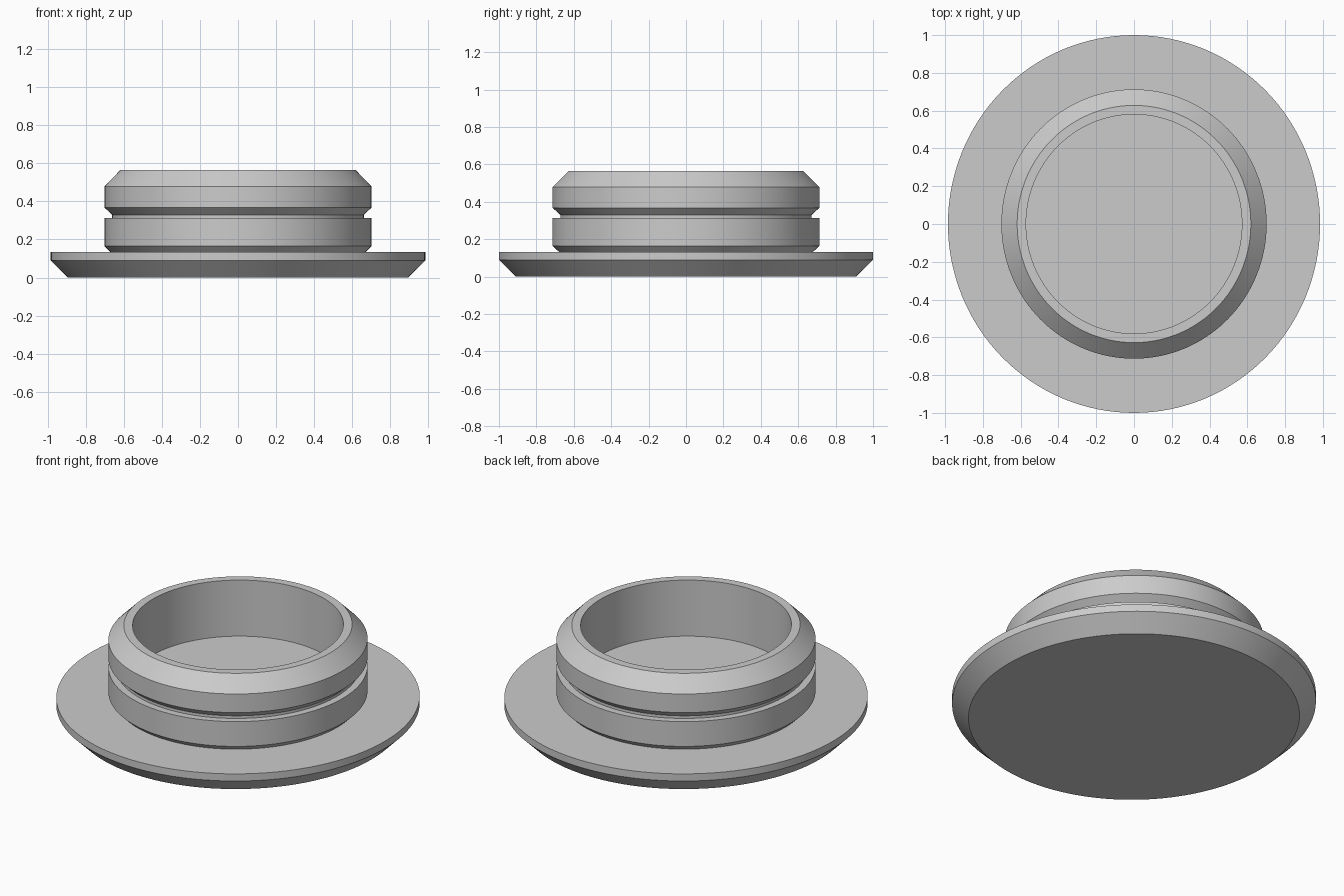
import bpy, bmesh, math

if "Cube" in bpy.data.objects:
    bpy.data.objects.remove(bpy.data.objects["Cube"])

SEGMENTS = 128
X_SCALE = 0.985  # the plug is very slightly narrower in x than in y

# Half-section (radius, z), from the underside, up the outside, down into the cup
PROFILE = [
    (0.91, 0.0), (1.0, 0.09), (1.0, 0.133),                  # flange with chamfered underside
    (0.68, 0.133), (0.713, 0.165), (0.713, 0.314),           # lower collar
    (0.672, 0.314), (0.672, 0.33), (0.713, 0.368),           # seal groove
    (0.713, 0.48), (0.628, 0.565),                           # upper collar and lead-in chamfer
    (0.58, 0.565), (0.58, 0.228),                            # rim and cup wall
]


def lathe(name, profile, material):
    """Revolve an open profile around z and close both ends with flat caps."""
    bm = bmesh.new()
    rings = []
    for r, z in profile:
        rings.append([bm.verts.new((X_SCALE * r * math.cos(a), r * math.sin(a), z))
                      for a in (2 * math.pi * i / SEGMENTS for i in range(SEGMENTS))])
    for low, high in zip(rings, rings[1:]):
        for i in range(SEGMENTS):
            j = (i + 1) % SEGMENTS
            bm.faces.new((low[i], low[j], high[j], high[i]))
    bm.faces.new(rings[0][::-1])   # underside
    bm.faces.new(rings[-1])        # cup floor
    bmesh.ops.recalc_face_normals(bm, faces=bm.faces[:])
    mesh = bpy.data.meshes.new(name)
    bm.to_mesh(mesh)
    bm.free()
    mesh.materials.append(material)
    obj = bpy.data.objects.new(name, mesh)
    bpy.context.collection.objects.link(obj)
    return obj


grey = bpy.data.materials.new("light_grey")
grey.diffuse_color = (0.6, 0.6, 0.6, 1.0)
grey.use_nodes = True
grey.node_tree.nodes["Principled BSDF"].inputs["Base Color"].default_value = grey.diffuse_color

plug = lathe("flanged_plug", PROFILE, grey)
bpy.context.view_layer.objects.active = plug
plug.select_set(True)
bpy.ops.object.shade_smooth_by_angle(angle=math.radians(25))
